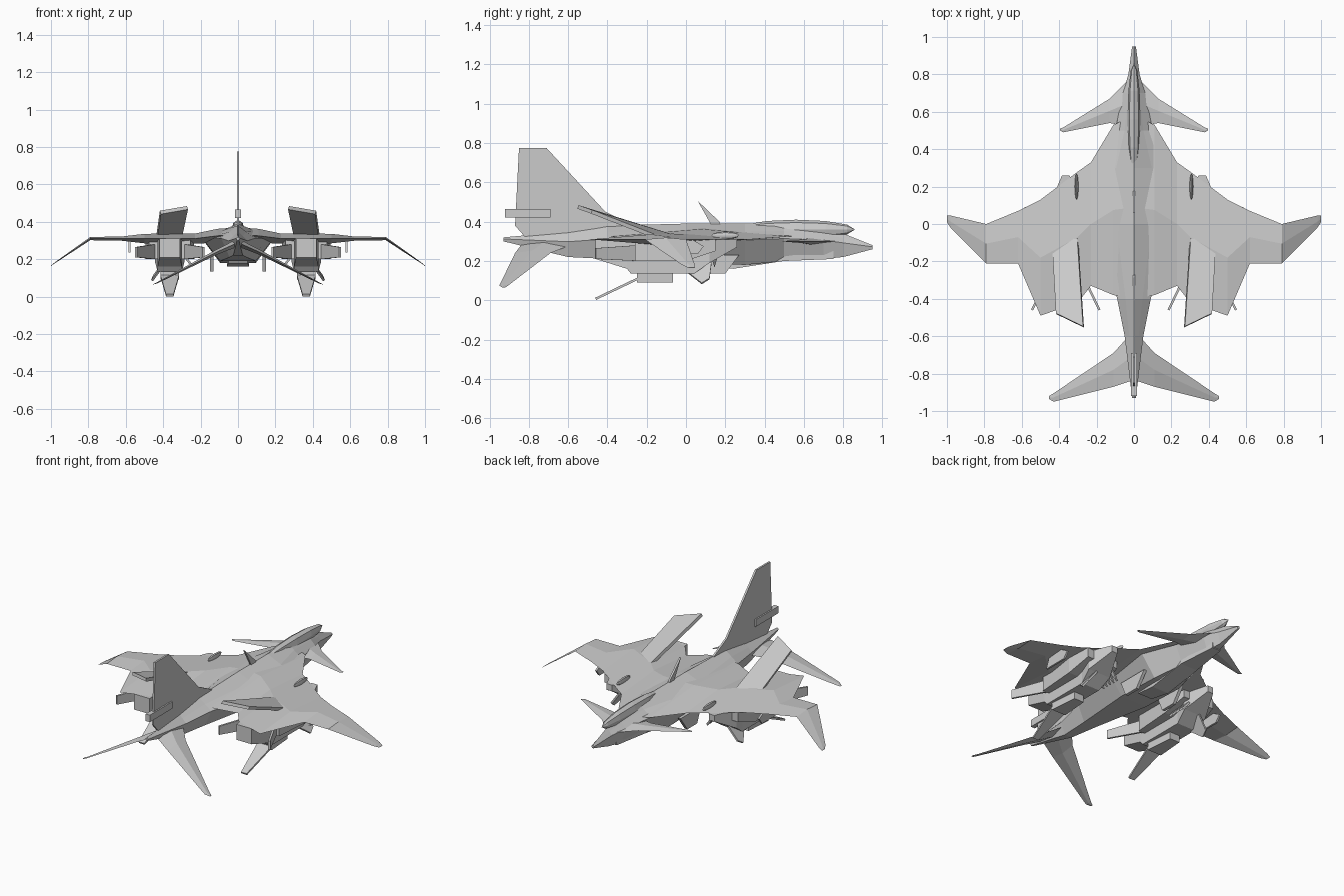
import bpy
import bmesh
from math import pi
from mathutils import Matrix, Vector

cube = bpy.data.objects.get("Cube")
if cube:
    bpy.data.objects.remove(cube, do_unlink=True)

DECK = 0.31         # height of the wing plane
ENGINE_X = 0.365    # centre line of each engine
THIN = 0.012        # usual panel thickness


def finish(name, bm, mirror):
    bmesh.ops.recalc_face_normals(bm, faces=bm.faces)
    mesh = bpy.data.meshes.new(name)
    bm.to_mesh(mesh)
    bm.free()
    obj = bpy.data.objects.new(name, mesh)
    bpy.context.collection.objects.link(obj)
    if mirror:
        obj.modifiers.new("Mirror", 'MIRROR').use_axis[0] = True


def loft(name, rings, mirror=True):
    """Skin a closed solid through matching rings of points."""
    bm = bmesh.new()
    rows = [[bm.verts.new(point) for point in ring] for ring in rings]
    count = len(rows[0])
    for near, far in zip(rows, rows[1:]):
        for i in range(count):
            j = (i + 1) % count
            bm.faces.new((near[i], near[j], far[j], far[i]))
    bm.faces.new(rows[0])
    bm.faces.new(rows[-1])
    finish(name, bm, mirror)


def plate(name, outline, thick=THIN, mirror=True):
    """Flat panel with thickness, centred on its outline."""
    points = [Vector(point) for point in outline]
    normal = (points[1] - points[0]).cross(points[2] - points[0]).normalized()
    offset = normal * thick / 2
    loft(name, [[p - offset for p in points], [p + offset for p in points]], mirror)


def upright_plate(name, x, outline, thick=THIN):
    """Vertical panel along the flight direction, outlined in (y, z)."""
    plate(name, [(x, y, z) for y, z in outline], thick, mirror=x > 0)


def wing(name, stations, root_thickness):
    """Diamond-section wing from (x, leading y, trailing y, z)."""
    root_chord = stations[0][1] - stations[0][2]
    rings = []
    for x, lead, trail, z in stations:
        half = root_thickness * (lead - trail) / root_chord / 2
        middle = (lead + trail) / 2
        rings.append([(x, lead, z), (x, middle, z + half),
                      (x, trail, z), (x, middle, z - half)])
    loft(name, rings)


def box_loft(name, centre_x, sections, top=DECK):
    """Flat-topped body from (y, half width, bottom z)."""
    rings = []
    for y, half, bottom in sections:
        left, right = centre_x - half, centre_x + half
        rings.append([(left, y, bottom), (right, y, bottom),
                      (right, y, top), (left, y, top)])
    loft(name, rings, mirror=centre_x > 0)


def spindle(name, centre, radii):
    """Faceted pod, pointed along the flight direction."""
    bm = bmesh.new()
    place = (Matrix.Translation(centre) @ Matrix.Diagonal((*radii, 1))
             @ Matrix.Rotation(pi / 2, 4, 'X'))
    bmesh.ops.create_uvsphere(bm, u_segments=8, v_segments=6, radius=1, matrix=place)
    finish(name, bm, mirror=centre[0] > 0)


# Fuselage: y, half width, bottom, top
fuselage = [
    (0.95, 0.01, 0.26, 0.28),
    (0.8, 0.03, 0.22, 0.34),
    (0.7, 0.06, 0.21, 0.37),
    (0.5, 0.1, 0.2, 0.39),
    (0.3, 0.19, 0.18, 0.39),
    (0, 0.19, 0.19, 0.39),
    (-0.4, 0.09, 0.21, 0.38),
    (-0.6, 0.05, 0.22, 0.35),
    (-0.93, 0.01, 0.3, 0.32)]
rings = []
for y, half, bottom, top in fuselage:
    shoulder = bottom + (top - bottom) * 0.6
    upper = (top + shoulder) / 2
    rings.append([(0, y, top), (half / 2, y, upper), (half, y, shoulder),
                  (half / 2, y, bottom), (-half / 2, y, bottom),
                  (-half, y, shoulder), (-half / 2, y, upper)])
loft("fuselage", rings, mirror=False)

# Cockpit canopy and chin
spindle("canopy", (0, 0.56, 0.36), (0.035, 0.3, 0.05))
box_loft("chin_fairing", 0, [(0.75, 0.03, 0.21), (0.5, 0.06, 0.2),
                             (0.24, 0.06, 0.16), (0.1, 0.05, 0.18)], top=0.25)

# Main wings with drooped tips
wing("main_wing", [
    (0, 0.58, -0.4, 0.33),
    (0.11, 0.53, -0.38, 0.325),
    (0.23, 0.33, -0.33, DECK),
    (0.3, 0.28, -0.42, DECK),
    (0.5, 0.13, -0.49, DECK),
    (0.62, 0.07, -0.21, DECK),
    (0.79, 0, -0.21, DECK),
    (0.98, 0.045, -0.02, 0.18),
    (1, 0.045, 0.01, 0.165)], root_thickness=0.08)

# Canards and tailplanes
wing("canard", [(0.02, 0.78, 0.52, 0.3), (0.13, 0.67, 0.54, 0.3),
                (0.38, 0.515, 0.49, 0.3), (0.395, 0.51, 0.5, 0.3)], root_thickness=0.04)
wing("tailplane", [(0.02, -0.59, -0.84, 0.28), (0.11, -0.69, -0.87, 0.24),
                   (0.43, -0.905, -0.95, 0.075), (0.455, -0.92, -0.935, 0.065)],
     root_thickness=0.04)

# Tail fin with its pod, and the dorsal blade
upright_plate("tail_fin", 0, [(-0.85, 0.775), (-0.71, 0.775), (-0.41, 0.45),
                              (-0.25, 0.37), (-0.8, 0.3), (-0.87, 0.38)])
box_loft("fin_pod", 0, [(-0.92, 0.015, 0.42), (-0.69, 0.015, 0.42)], top=0.465)
upright_plate("dorsal_blade", 0, [(0.06, 0.505), (0.17, 0.4), (0.18, 0.38), (0.13, 0.38)])

# Raised panels over the engines
plate("raised_panel", [(0.305, -0.02, DECK), (0.435, -0.12, DECK),
                       (0.415, -0.48, 0.45), (0.27, -0.55, 0.475)], thick=0.02)

# Engine nacelles with side fairings and keel
box_loft("nacelle", ENGINE_X, [
    (0.26, 0.02, 0.27), (0.12, 0.08, 0.19), (0.04, 0.065, 0.135),
    (-0.28, 0.065, 0.135), (-0.3, 0.065, 0.16), (-0.46, 0.055, 0.21)])
for side, label in ((1, "outer"), (-1, "inner")):
    box_loft(f"{label}_fairing", ENGINE_X + side * 0.08,
             [(0.15, 0.03, 0.25), (0, 0.05, 0.2), (-0.26, 0.03, 0.2)])

    # Splayed paddles beside each nozzle
    hinge, tip = ENGINE_X + side * 0.08, ENGINE_X + side * 0.18
    plate(f"{label}_paddle", [(hinge, -0.25, 0.2), (tip, -0.46, 0.21),
                              (tip, -0.46, 0.265), (hinge, -0.25, 0.28)])
box_loft("nacelle_keel", ENGINE_X, [(-0.065, 0.035, 0.09), (-0.25, 0.05, 0.09)], top=0.14)

# Lowered flap under each engine
front, back = 0.05, 0.02
plate("lower_flap", [(ENGINE_X - front, -0.245, 0.11), (ENGINE_X + front, -0.245, 0.11),
                     (ENGINE_X + back, -0.46, 0.007), (ENGINE_X - back, -0.46, 0.007)])

# Canted ventral fins beside the intakes
plate("ventral_fin", [(0.39, 0.13, 0.19), (0.39, -0.04, 0.18),
                      (0.46, 0.08, 0.085), (0.45, 0.12, 0.11)])

# Serrated intake edge
pitch = 0.03
for i in range(5):
    y = 0.16 - i * pitch
    plate(f"intake_tooth_{i}", [(0.29, y, 0.22), (0.29, y - pitch, 0.22),
                                (0.25, y - pitch / 2, 0.17)])

# Small wing and belly fittings
upright_plate("underwing_tab", 0.58, [(0.09, 0.275), (0.03, DECK), (-0.07, DECK),
                                      (-0.1, 0.235), (0.06, 0.235)])
upright_plate("belly_tab", 0.14, [(0.27, 0.23), (0.2, 0.135), (0.1, 0.135),
                                  (0.06, 0.23)], thick=0.02)
spindle("overwing_blister", (0.307, 0.2, 0.33), (0.01, 0.07, 0.02))
